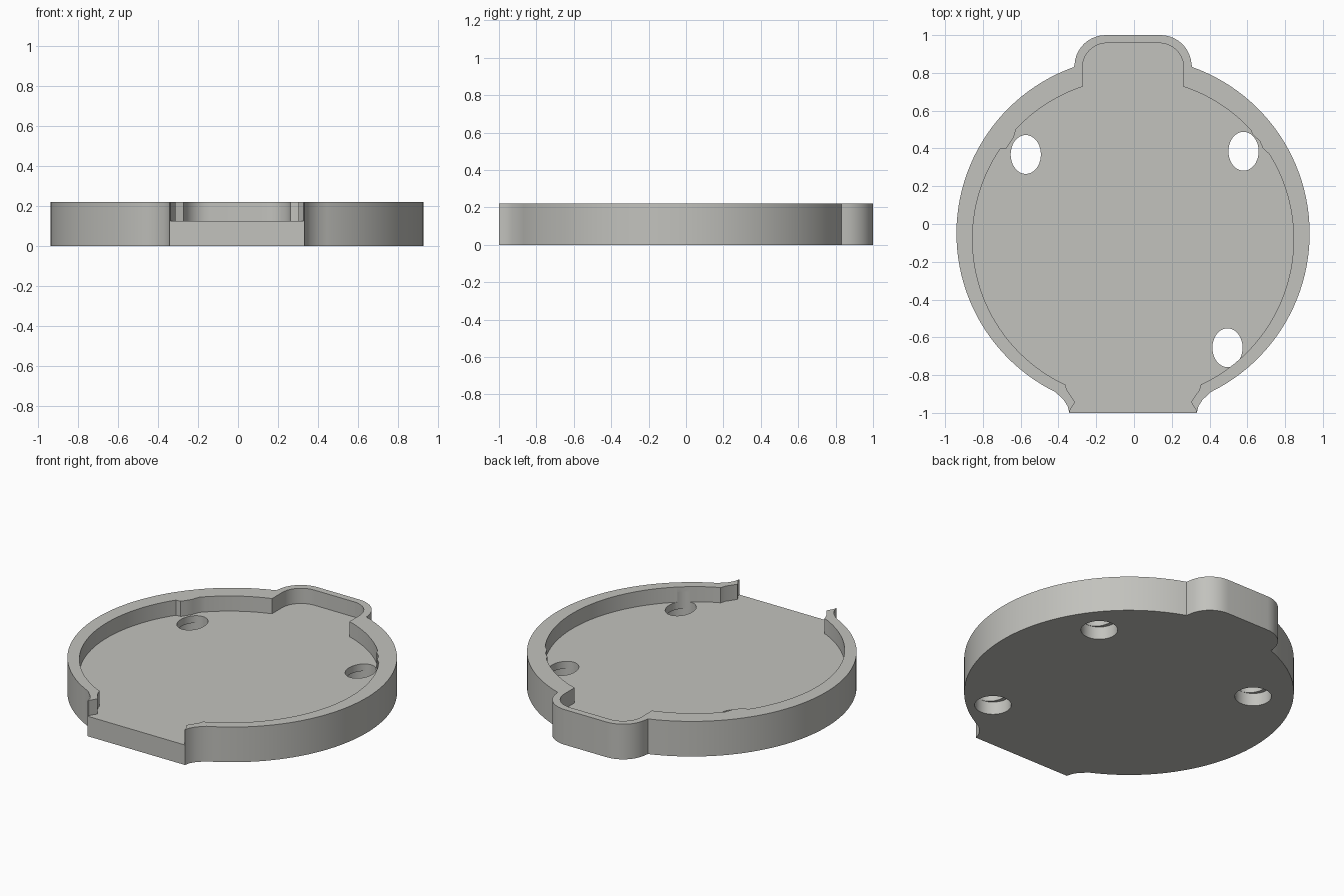
import bpy, bmesh, math

if "Cube" in bpy.data.objects:
    bpy.data.objects.remove(bpy.data.objects["Cube"])

CX = -0.005          # middle line of the plate
H, FLOOR = 0.22, 0.125


def arc(cx, cy, r, a0, a1, n):
    """Points on a circle, angles in degrees."""
    out = []
    for i in range(n + 1):
        a = math.radians(a0 + (a1 - a0) * i / n)
        out.append((cx + r * math.cos(a), cy + r * math.sin(a)))
    return out


def angle(x, y, cy):
    return math.degrees(math.atan2(y - cy, x))


def prism(name, pts, z0, z1):
    """Extrude a closed outline between two heights."""
    bm = bmesh.new()
    low = [bm.verts.new((x, y, z0)) for x, y in pts]
    top = [bm.verts.new((x, y, z1)) for x, y in pts]
    bm.faces.new(low[::-1])
    bm.faces.new(top)
    n = len(pts)
    for i in range(n):
        j = (i + 1) % n
        bm.faces.new((low[i], low[j], top[j], top[i]))
    bmesh.ops.recalc_face_normals(bm, faces=bm.faces)
    mesh = bpy.data.meshes.new(name)
    bm.to_mesh(mesh)
    bm.free()
    ob = bpy.data.objects.new(name, mesh)
    bpy.context.collection.objects.link(ob)
    return ob


def close(right, left):
    """Join a right half and a mirrored left half into one outline."""
    pts = right + [(-x, y) for x, y in reversed(left)]
    return [(x + CX, y) for x, y in pts]


def cut(body, cutter):
    cutter.hide_render = True
    mod = body.modifiers.new("cut", 'BOOLEAN')
    mod.operation = 'DIFFERENCE'
    mod.solver = 'EXACT'
    mod.object = cutter
    bpy.context.view_layer.objects.active = body
    bpy.ops.object.modifier_apply(modifier=mod.name)
    bpy.data.objects.remove(cutter, do_unlink=True)


# Outer outline: flat front, flared corners, round body, rounded back tab
OY = -0.05
outer = [(0.337, -1.0), (0.346, -0.965), (0.367, -0.932)]
outer += arc(0, OY, 0.935, angle(0.41, -0.89, OY), angle(0.312, 0.83, OY), 48)
outer += arc(0.145, 0.835, 0.165, 5, 90, 10)
body = prism("housing_plate", close(outer, outer), 0, H)

# Pocket outline: open front, round wall with a small bump per side, back tab
IY = -0.08


def pocket_half(bump):
    pts = [(0.335, -1.1), (0.333, -0.985), (0.307, -0.942),
           (0.350, -0.880), (0.360, -0.847)]
    pts += arc(0, IY, 0.85, angle(0.37, -0.845, IY), angle(*bump[0], IY), 36)
    pts += bump[1:-1]
    pts += arc(0, IY, 0.85, angle(*bump[-1], IY), angle(0.268, 0.727, IY), 12)
    pts += arc(0.138, 0.828, 0.13, 0, 90, 10)
    return pts


right = pocket_half([(0.72, 0.37), (0.688, 0.40), (0.67, 0.44),
                     (0.632, 0.475), (0.625, 0.50)])
left = pocket_half([(0.70, 0.395), (0.672, 0.40), (0.655, 0.425),
                    (0.632, 0.46), (0.615, 0.50)])
cut(body, prism("pocket_cutter", close(right, left), FLOOR, H + 0.1))

# Screw holes: oval above, wider round recess below
for hx, hy in ((-0.573, 0.368), (0.58, 0.385), (0.495, -0.655)):
    ring = arc(0, 0, 1, 0, 360, 40)[:-1]
    oval = [(hx + 0.08 * x, hy + 0.103 * y) for x, y in ring]
    recess = [(hx + 0.104 * x, hy + 0.104 * y) for x, y in ring]
    cut(body, prism("hole_cutter", oval, -0.1, H - 0.03))
    cut(body, prism("recess_cutter", recess, -0.1, 0.08))

# Colour and shading
mat = bpy.data.materials.new("warm_grey")
mat.diffuse_color = (0.54, 0.54, 0.51, 1)
mat.use_nodes = True
mat.node_tree.nodes["Principled BSDF"].inputs["Base Color"].default_value = mat.diffuse_color
body.data.materials.clear()
body.data.materials.append(mat)
body.select_set(True)
bpy.context.view_layer.objects.active = body
bpy.ops.object.shade_smooth_by_angle(angle=math.radians(30))
